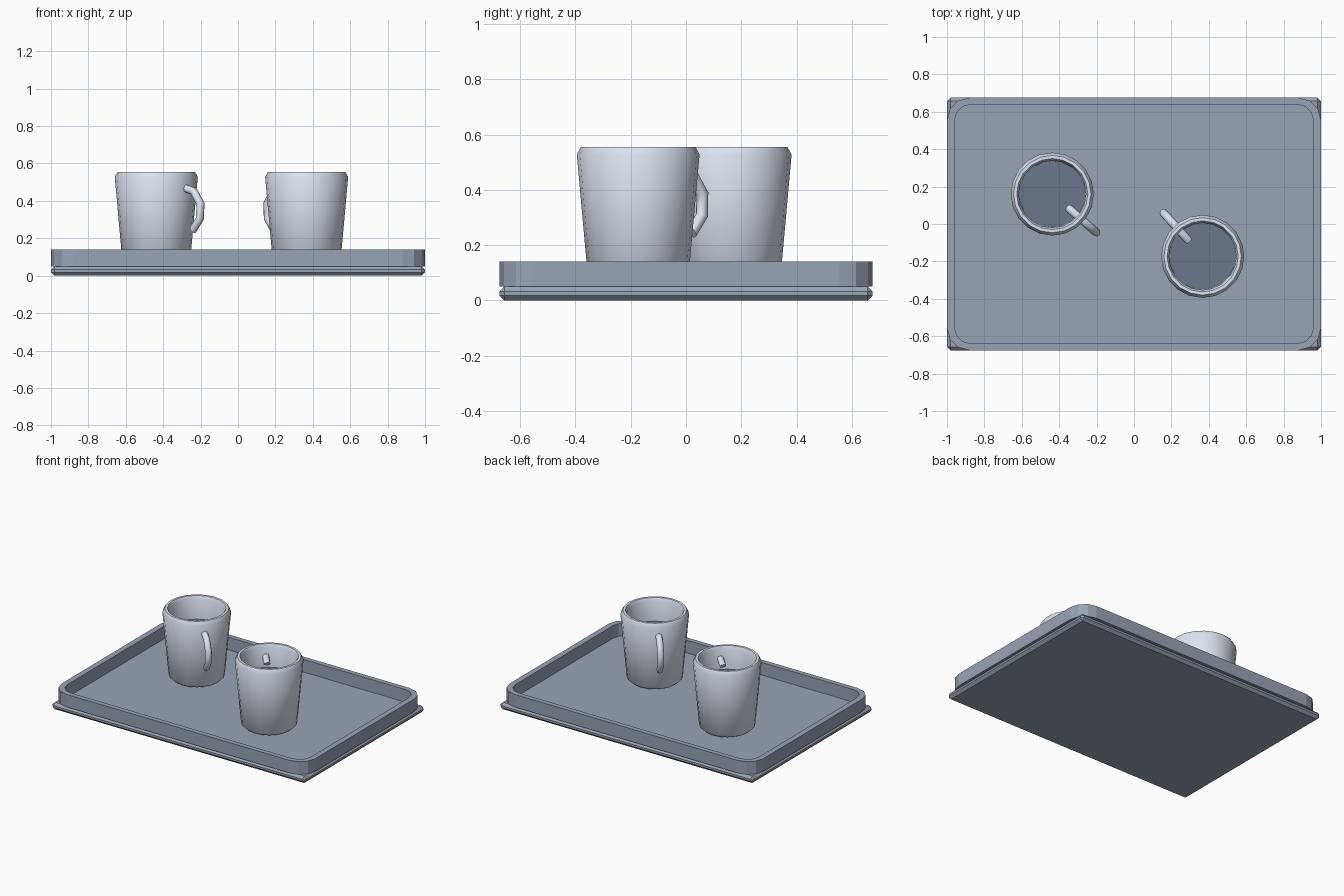
import bpy, bmesh, math
from mathutils import Matrix, Vector

if "Cube" in bpy.data.objects:
    bpy.data.objects.remove(bpy.data.objects["Cube"])

HX, HY = 1.0, 0.675


def material(name, rgb):
    m = bpy.data.materials.new(name)
    m.diffuse_color = (*rgb, 1)
    m.use_nodes = True
    m.node_tree.nodes["Principled BSDF"].inputs["Base Color"].default_value = m.diffuse_color
    return m


TRAY = material("tray_slate", (0.32, 0.37, 0.46))
CUP = material("cup_pale", (0.72, 0.78, 0.88))
DARK = material("drink_dark", (0.15, 0.185, 0.26))


def finish(name, bm, mat, loc=(0, 0, 0), rot=0.0, smooth=None):
    bmesh.ops.recalc_face_normals(bm, faces=bm.faces)
    me = bpy.data.meshes.new(name)
    bm.to_mesh(me)
    bm.free()
    me.materials.append(mat)
    ob = bpy.data.objects.new(name, me)
    bpy.context.collection.objects.link(ob)
    ob.location = loc
    ob.rotation_euler.z = rot
    if smooth:
        bpy.ops.object.select_all(action='DESELECT')
        ob.select_set(True)
        bpy.context.view_layer.objects.active = ob
        bpy.ops.object.shade_smooth_by_angle(angle=math.radians(smooth))
    return ob


def bridge(bm, rings, closed=False):
    n = len(rings[0])
    pairs = list(zip(rings, rings[1:]))
    if closed:
        pairs.append((rings[-1], rings[0]))
    for a, b in pairs:
        for i in range(n):
            j = (i + 1) % n
            bm.faces.new((a[i], a[j], b[j], b[i]))


def rounded_rect(hx, hy, r, seg=3):
    pts = []
    for k, (sx, sy) in enumerate([(1, 1), (-1, 1), (-1, -1), (1, -1)]):
        for i in range(seg + 1):
            a = math.pi / 2 * (k + i / seg)
            pts.append((sx * (hx - r) + r * math.cos(a), sy * (hy - r) + r * math.sin(a)))
    return pts


# tray base slab with bevelled edges
bm = bmesh.new()
bmesh.ops.create_cube(bm, size=1, matrix=Matrix.Translation((0, 0, 0.025)) @ Matrix.Diagonal((2 * HX, 2 * HY, 0.05, 1)))
bmesh.ops.bevel(bm, geom=bm.edges[:], offset=0.018, segments=1, profile=0.5, affect='EDGES')
finish("tray_base", bm, TRAY)

# tray rim: rounded rectangular band
bm = bmesh.new()
outer, inner = rounded_rect(HX, HY, 0.12), rounded_rect(HX - 0.04, HY - 0.035, 0.09)
rings = [[bm.verts.new((x, y, z)) for x, y in pts]
         for pts, z in [(outer, 0.05), (outer, 0.14), (inner, 0.14), (inner, 0.05)]]
bridge(bm, rings, closed=True)
finish("tray_rim", bm, TRAY)


def lathe(name, profile, mat, loc, sides=20):
    bm = bmesh.new()
    rings = [[bm.verts.new((r * math.cos(2 * math.pi * i / sides), r * math.sin(2 * math.pi * i / sides), z))
              for i in range(sides)] for r, z in profile]
    bridge(bm, rings)
    bm.faces.new(rings[0])
    bm.faces.new(rings[-1])
    finish(name, bm, mat, loc, smooth=60)


def handle(name, loc, rot, tube=0.022, sides=8, seg=5):
    # part ring in the local xz plane, open end hanging below, inner end in the mug
    bm = bmesh.new()
    rings = []
    for i in range(seg + 1):
        t = math.radians(-58 + 188 * i / seg)
        d = Vector((math.cos(t), 0, math.sin(t)))
        c = Vector((0.195, 0, 0.35)) + d * 0.123
        rings.append([bm.verts.new(c + d * tube * math.cos(a) + Vector((0, tube * math.sin(a), 0)))
                      for a in (2 * math.pi * k / sides for k in range(sides))])
    bridge(bm, rings)
    bm.faces.new(rings[0])
    bm.faces.new(rings[-1])
    finish(name, bm, CUP, loc, rot, smooth=60)


# two mugs: body, drink surface and handle
BODY = [(0.162, 0.065), (0.182, 0.085), (0.222, 0.528), (0.207, 0.555),
        (0.19, 0.555), (0.18, 0.535), (0.178, 0.39), (0.155, 0.1)]
DRINK = [(0.174, 0.375), (0.178, 0.392)]
for side, x, y, ang in [("left", -0.437, 0.16, -41), ("right", 0.367, -0.173, 132)]:
    lathe(f"mug_{side}", BODY, CUP, (x, y, 0))
    lathe(f"drink_{side}", DRINK, DARK, (x, y, 0))
    handle(f"handle_{side}", (x, y, 0), math.radians(ang))
